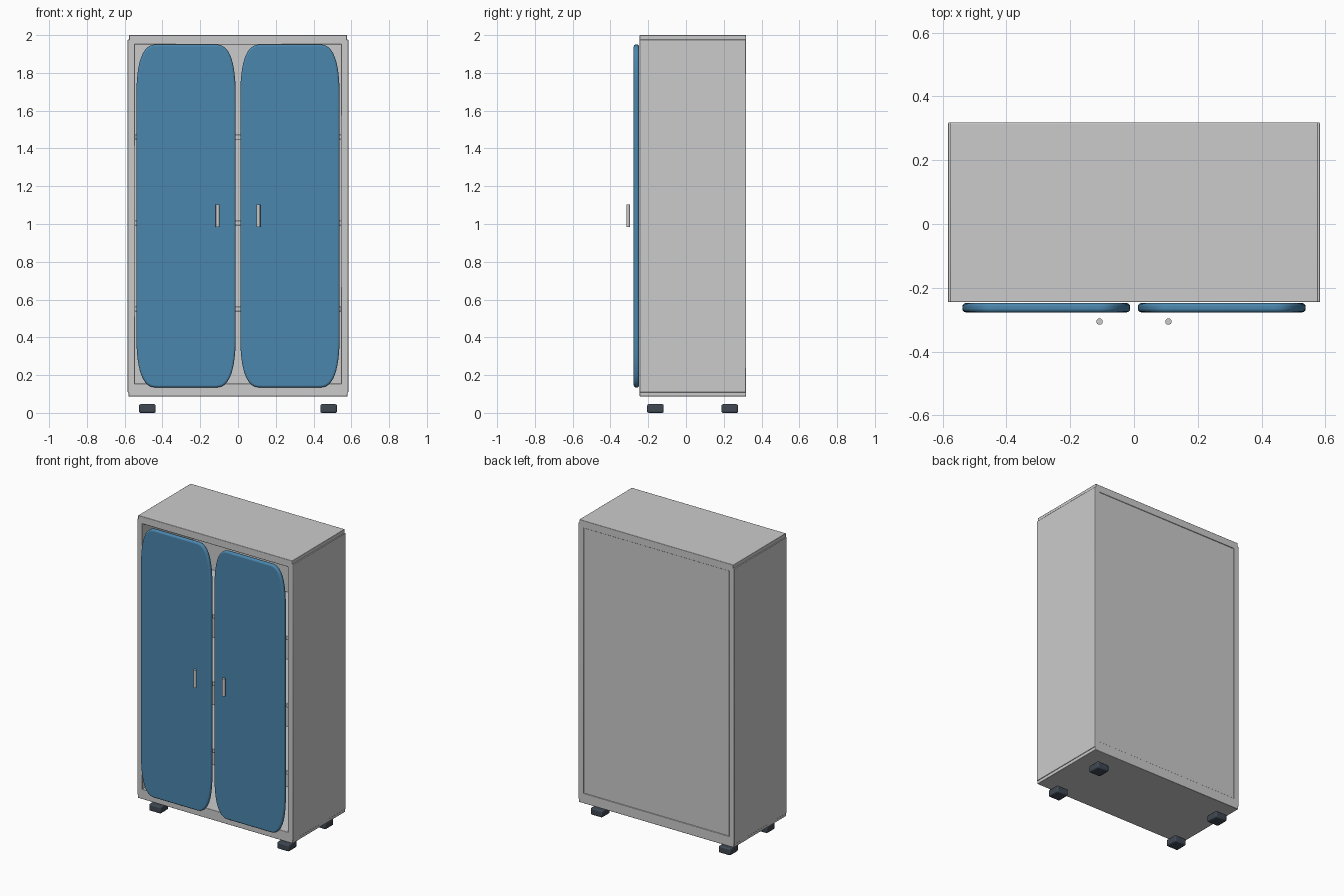
import bpy, bmesh
from mathutils import Vector

if "Cube" in bpy.data.objects:
    bpy.data.objects.remove(bpy.data.objects["Cube"])


def colour(name, rgb):
    m = bpy.data.materials.new(name)
    m.diffuse_color = (*rgb, 1)
    m.use_nodes = True
    m.node_tree.nodes["Principled BSDF"].inputs["Base Color"].default_value = m.diffuse_color
    return m


blue = colour("blue_paint", (0.07, 0.24, 0.42))
dark = colour("dark_rubber", (0.05, 0.065, 0.085))


def finish(name, bm, bevel=0, segments=2, mat=None):
    bmesh.ops.recalc_face_normals(bm, faces=bm.faces)
    me = bpy.data.meshes.new(name)
    bm.to_mesh(me)
    bm.free()
    ob = bpy.data.objects.new(name, me)
    bpy.context.collection.objects.link(ob)
    if mat:
        me.materials.append(mat)
    if bevel:
        mod = ob.modifiers.new("bevel", 'BEVEL')
        mod.width, mod.segments = bevel, segments
        mod.limit_method = 'ANGLE'
    bpy.ops.object.select_all(action='DESELECT')
    bpy.context.view_layer.objects.active = ob
    ob.select_set(True)
    bpy.ops.object.shade_smooth_by_angle()
    return ob


def box(name, lo, hi, bevel=0.003, mat=None):
    bm = bmesh.new()
    bmesh.ops.create_cube(bm, size=1)
    for v in bm.verts:
        v.co = Vector([l + (h - l) * (c + 0.5) for l, h, c in zip(lo, hi, v.co)])
    return finish(name, bm, bevel, 2, mat)


def door(name, x0, x1, z0, z1, y0, y1):
    # rounded outline: a quadratic curve in each corner
    bm = bmesh.new()
    rx, rz, n = 0.10, 0.27, 12
    outline = []
    for cx, cz, sx, sz, flip in ((x0, z0, 1, 1, 0), (x1, z0, -1, 1, 1),
                                 (x1, z1, -1, -1, 0), (x0, z1, 1, -1, 1)):
        arc = [(cx + sx * rx * (i / n) ** 2, cz + sz * rz * (1 - i / n) ** 2)
               for i in range(n + 1)]
        outline += arc[::-1] if flip else arc
    face = bm.faces.new([bm.verts.new((x, y0, z)) for x, z in outline])
    ext = bmesh.ops.extrude_face_region(bm, geom=[face], use_keep_orig=True)
    bmesh.ops.translate(bm, vec=(0, y1 - y0, 0),
                        verts=[g for g in ext["geom"] if isinstance(g, bmesh.types.BMVert)])
    return finish(name, bm, 0.011, 4, blue)


# Carcass
F, B = -0.245, 0.318
box("top_panel", (-0.577, F, 1.95), (0.577, B, 2.0))
box("bottom_panel", (-0.58, F, 0.087), (0.58, B, 0.155))
box("back_panel", (-0.56, 0.295, 0.11), (0.56, 0.314, 1.97))

# Shelves
for i, z in enumerate((0.55, 1.005, 1.46)):
    box(f"shelf_{i + 1}", (-0.555, -0.235, z - 0.013), (0.555, 0.297, z + 0.013))

for side, s in (("left", -1), ("right", 1)):
    box(f"{side}_side_panel", (min(s * 0.545, s * 0.584), F, 0.108),
        (max(s * 0.545, s * 0.584), B, 1.976))
    door(f"{side}_door", min(s * 0.012, s * 0.538), max(s * 0.012, s * 0.538),
         0.135, 1.95, -0.277, -0.248)
    # Handles
    bm = bmesh.new()
    bmesh.ops.create_cone(bm, cap_ends=True, segments=24, radius1=0.01, radius2=0.01, depth=0.12)
    bmesh.ops.translate(bm, verts=bm.verts, vec=(s * 0.108, -0.306, 1.043))
    finish(f"{side}_handle", bm)
    # Feet
    for end, y in (("front", -0.162), ("back", 0.232)):
        box(f"{end}_{side}_foot", (s * 0.48 - 0.044, y - 0.044, 0),
            (s * 0.48 + 0.044, y + 0.044, 0.046), 0.008, dark)
